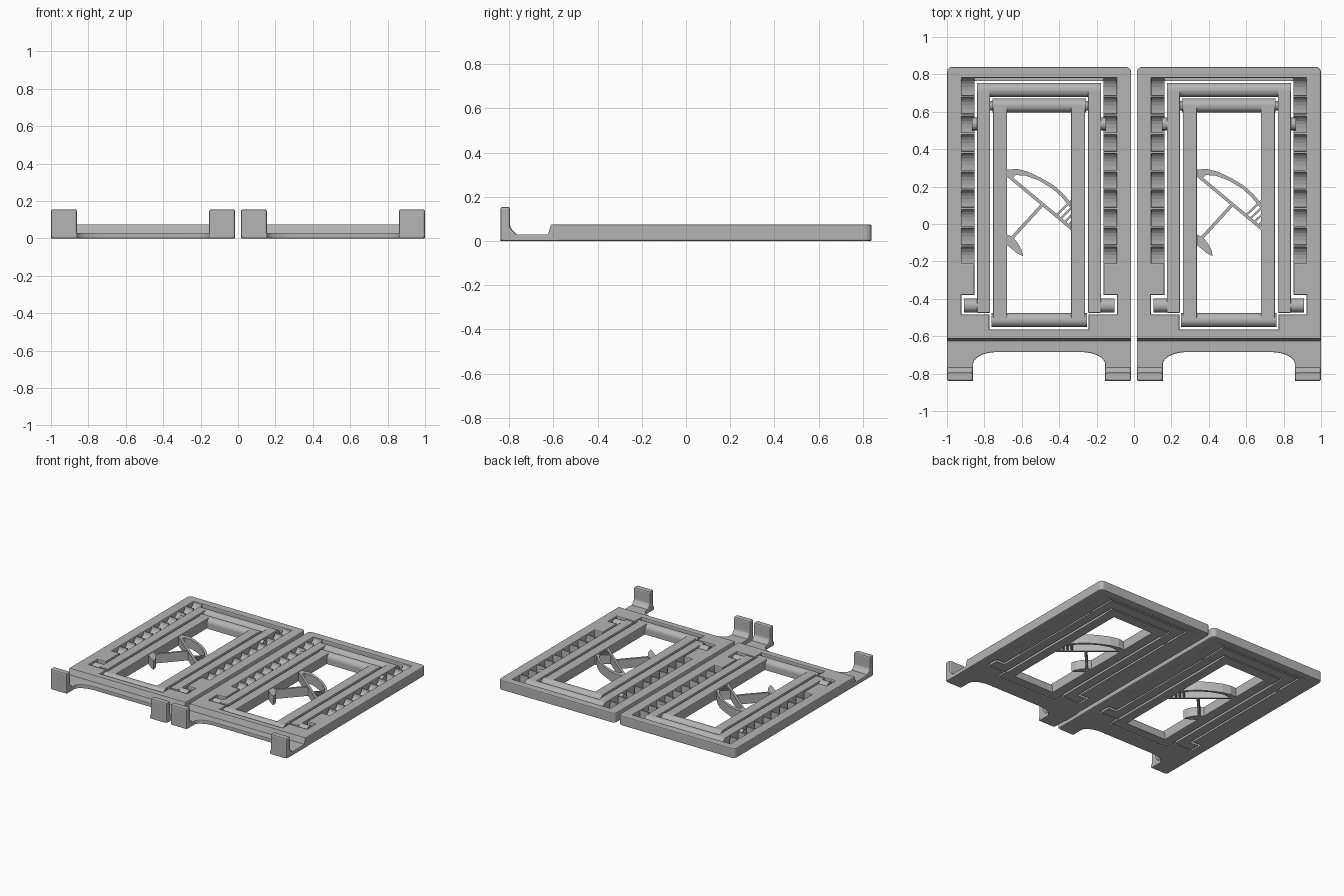
import bpy, bmesh
from math import sin, cos, pi
from mathutils import Vector

cube = bpy.data.objects.get("Cube")
if cube:
    bpy.data.objects.remove(cube, do_unlink=True)

GREY = (0.46, 0.46, 0.46, 1)
mat = bpy.data.materials.new("light grey plastic")
mat.use_nodes = True
mat.diffuse_color = GREY
mat.node_tree.nodes["Principled BSDF"].inputs["Base Color"].default_value = GREY

T = 0.075        # panel thickness
W = 0.4925       # half width of one panel
R = T / 2


def add(name, data):
    ob = bpy.data.objects.new(name, data)
    bpy.context.collection.objects.link(ob)
    return ob


def arc(cx, cy, rx, ry, a0, a1, n=8):
    """Points along an ellipse, angles in quarter turns."""
    angles = [(a0 + (a1 - a0) * i / n) * pi / 2 for i in range(n + 1)]
    return [(cx + rx * cos(a), cy + ry * sin(a)) for a in angles]


def mirrored(half):
    return half + [(-x, y) for x, y in reversed(half)]


def plate(name, ox, loops, top, bevel=0.0):
    """Flat plate on the ground from outlines; inner loops become holes."""
    cu = bpy.data.curves.new(name, "CURVE")
    cu.dimensions, cu.fill_mode = "2D", "BOTH"
    cu.extrude = top / 2 - bevel
    cu.bevel_depth, cu.bevel_resolution, cu.offset = bevel, 1, -bevel
    for loop in loops:
        sp = cu.splines.new("POLY")
        sp.points.add(len(loop) - 1)
        for p, (x, y) in zip(sp.points, loop):
            p.co = (x + ox, y, 0, 1)
        sp.use_cyclic_u = True
    tmp = add(name + "_outline", cu)
    bpy.context.view_layer.update()
    dg = bpy.context.evaluated_depsgraph_get()
    me = bpy.data.meshes.new_from_object(tmp.evaluated_get(dg))
    bpy.data.objects.remove(tmp, do_unlink=True)
    for v in me.vertices:
        v.co.z += top / 2
    for p in me.polygons:
        p.use_smooth = False
    me.materials.clear()
    me.materials.append(mat)
    return add(name, me)


def prism(name, ox, profile, x0, x1, bevel=0.0):
    """Side profile (y, z) swept along x."""
    bm = bmesh.new()
    face = bm.faces.new([bm.verts.new((x0 + ox, y, z)) for y, z in profile])
    ext = bmesh.ops.extrude_face_region(bm, geom=[face])
    moved = [g for g in ext["geom"] if isinstance(g, bmesh.types.BMVert)]
    bmesh.ops.translate(bm, verts=moved, vec=(x1 - x0, 0, 0))
    bmesh.ops.recalc_face_normals(bm, faces=bm.faces)
    me = bpy.data.meshes.new(name)
    bm.to_mesh(me)
    bm.free()
    me.materials.append(mat)
    ob = add(name, me)
    if bevel:
        m = ob.modifiers.new("soft edges", "BEVEL")
        m.width, m.segments = bevel, 2
    return ob


def box(name, ox, x0, x1, y0, y1, z1=T, bevel=0.005):
    return prism(name, ox, [(y0, 0), (y1, 0), (y1, z1), (y0, z1)], x0, x1, bevel)


def round_bar(name, ox, y, x0, x1):
    """Crossbar with a round top and a flat underside."""
    return prism(name, ox, [(y - R, 0), (y + R, 0)] + arc(y, R, R, R, 0, 2, 12), x0, x1)


def stick(name, ox, a, b, w):
    a, b = Vector(a), Vector(b)
    n = (b - a).orthogonal().normalized() * w / 2
    return plate(name, ox, [[a + n, b + n, b - n, a - n]], 0.07)


# Ratchet profile: ten scooped notches
PITCH, LOW = 0.1, -0.21
rack = [(LOW, 0)]
for k in range(10):
    y0 = LOW + k * PITCH
    rack += [(y0 + 0.087 * sin(t * pi / 12), 0.07 - 0.05 * cos(t * pi / 12)) for t in range(7)]
    rack += [(y0 + 0.088, T - 0.002), (y0 + 0.098, T - 0.002)]
rack = rack[:-2] + [(0.78, 0.07), (0.78, 0)]

slab = mirrored([(W, -0.61)] + arc(W - 0.03, 0.81, 0.03, 0.03, 0, 1))
opening = mirrored([(0.265, -0.565), (0.265, -0.485), (0.416, -0.485), (0.416, -0.38),
                    (0.345, -0.38), (0.345, LOW), (0.414, LOW), (0.414, 0.78)])
apron = mirrored([(W, -0.58)] + arc(W - 0.02, -0.82, 0.02, 0.02, 0, -1, 4)
                 + [(0.353, -0.84)] + arc(0.225, -0.75, 0.128, 0.065, 0, 1, 10))
lip = [(-0.84, 0), (-0.84, 0.155), (-0.795, 0.155), (-0.795, 0.06), (-0.765, 0.03), (-0.765, 0)]
canopy = [(-0.171, 0.29), (-0.12, 0.295), (-0.06, 0.28), (0.01, 0.247), (0.08, 0.205),
          (0.13, 0.16), (0.175, 0.108), (0.165, 0.09), (0.12, 0.145), (0.07, 0.19),
          (0.0, 0.232), (-0.07, 0.258), (-0.125, 0.262), (-0.14, 0.245), (-0.171, 0.255)]
mound = [(-0.175, -0.055), (-0.14, -0.07), (-0.115, -0.1), (-0.095, -0.135),
         (-0.086, -0.172), (-0.12, -0.155), (-0.15, -0.13), (-0.175, -0.11)]

for side, ox in (("right", -0.5075), ("left", 0.5075)):
    def nm(part):
        return side + "_" + part

    # Outer panel with front apron
    plate(nm("outer_frame"), ox, [slab, opening], T, 0.007)
    plate(nm("front_apron"), ox, [apron], 0.03, 0.005)
    prism(nm("apron_slope"), ox, [(-0.625, 0.028), (-0.6, 0.028), (-0.6, T - 0.001), (-0.611, T - 0.001)],
          -W + 0.002, W - 0.002)
    box(nm("top_ledge"), ox, -0.418, 0.418, 0.765, 0.785, 0.03, 0)

    # Middle prop frame and inner window frame
    round_bar(nm("prop_top_bar"), ox, 0.7175, -0.332, 0.332)
    round_bar(nm("window_top_bar"), ox, 0.6325, -0.25, 0.25)
    round_bar(nm("window_bottom_bar"), ox, -0.5135, -0.255, 0.255)
    prism(nm("window_hinge_pin"), ox, arc(0.6325, R, 0.026, 0.026, 0, 4, 16)[:-1], -0.28, 0.28)
    for end, s in (("right", -1), ("left", 1)):
        def span(a, b):
            return min(a * s, b * s), max(a * s, b * s)

        prism(nm(end + "_lip"), ox, lip, *span(0.353, W), 0.01)
        prism(nm(end + "_ratchet"), ox, rack, *span(0.345, 0.42))
        box(nm(end + "_prop_leg"), ox, *span(0.262, 0.332), -0.475, 0.72)
        round_bar(nm(end + "_prop_foot"), ox, -0.4365, *span(0.3, 0.402))
        prism(nm(end + "_prop_pivot"), ox, arc(0.535, R, 0.034, 0.034, 0, 4, 16)[:-1], *span(0.32, 0.358))
        box(nm(end + "_window_side"), ox, *span(0.171, 0.246), -0.515, 0.635)

    # Parasol cut-out inside the window
    plate(nm("parasol_canopy"), ox, [canopy], 0.07)
    plate(nm("parasol_mound"), ox, [mound], 0.07)
    stick(nm("parasol_rim"), ox, (-0.173, 0.265), (0.175, -0.025), 0.017)
    stick(nm("parasol_pole"), ox, (0.022, 0.108), (-0.145, -0.075), 0.017)
    for i in range(4):
        d = i * 0.022
        stick(nm("parasol_stripe_%d" % (i + 1)), ox, (0.09 + d, 0.045 - d * 0.83),
              (0.174, 0.125 - d * 1.75), 0.011)
